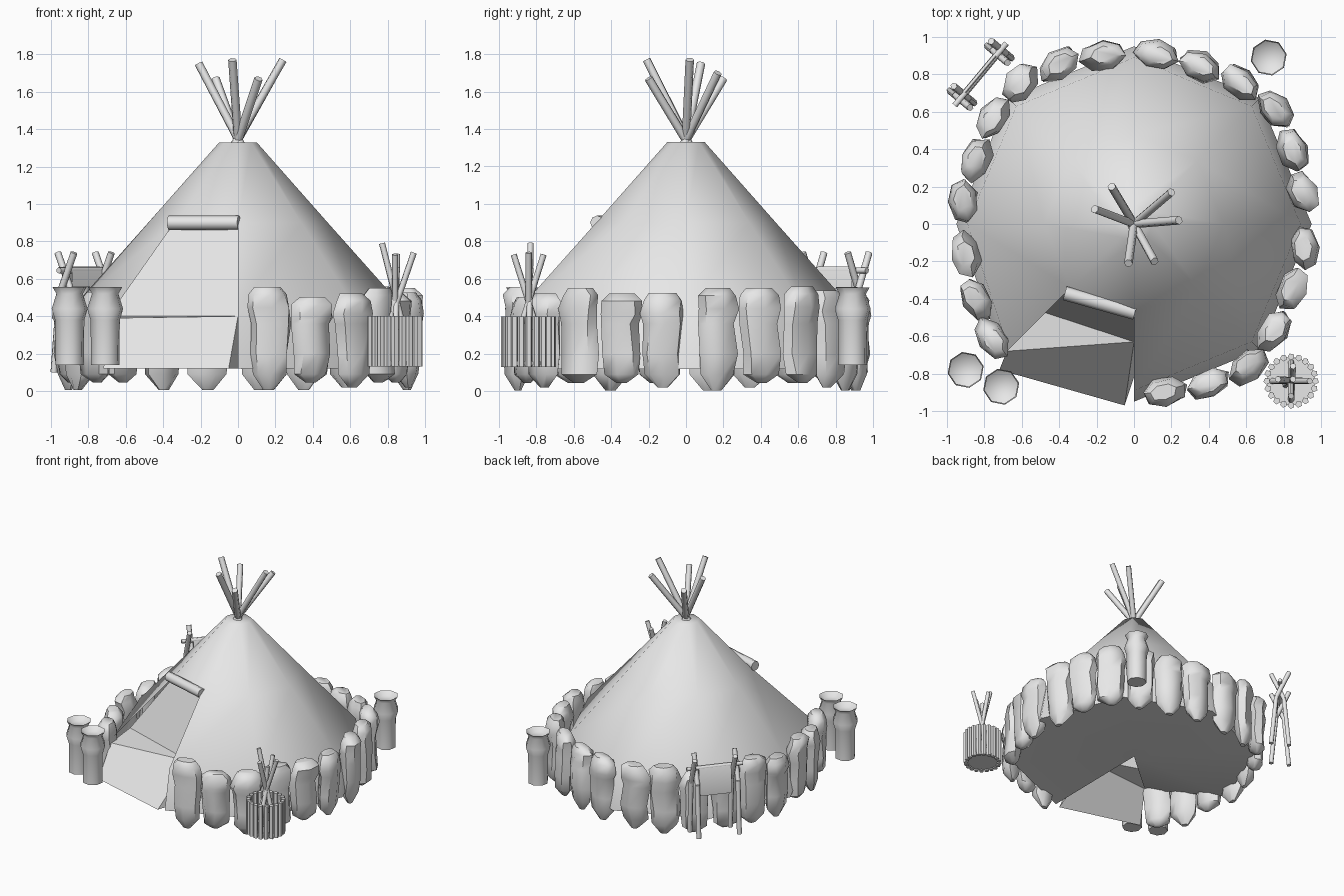
import bpy, bmesh, math, random
from mathutils import Vector

random.seed(4)
if "Cube" in bpy.data.objects:
    bpy.data.objects.remove(bpy.data.objects["Cube"])

grey = bpy.data.materials.new("plain_grey")
grey.use_nodes = True
grey.diffuse_color = (0.8, 0.8, 0.8, 1)
grey.node_tree.nodes["Principled BSDF"].inputs["Base Color"].default_value = (0.8, 0.8, 0.8, 1)


def finish(name, bm, angle=62):
    bmesh.ops.recalc_face_normals(bm, faces=bm.faces)
    mesh = bpy.data.meshes.new(name)
    bm.to_mesh(mesh)
    bm.free()
    mesh.materials.append(grey)
    obj = bpy.data.objects.new(name, mesh)
    bpy.context.collection.objects.link(obj)
    bpy.ops.object.select_all(action='DESELECT')
    obj.select_set(True)
    bpy.context.view_layer.objects.active = obj
    bpy.ops.object.shade_smooth_by_angle(angle=math.radians(angle))


def ring(bm, centre, rx, ry, turn, sides, jitter=0.0):
    verts = []
    for i in range(sides):
        a = math.tau * i / sides
        x = rx * math.cos(a) * (1 + random.uniform(-jitter, jitter))
        y = ry * math.sin(a) * (1 + random.uniform(-jitter, jitter))
        verts.append(bm.verts.new(centre + Vector((x * math.cos(turn) - y * math.sin(turn),
                                                   x * math.sin(turn) + y * math.cos(turn), 0))))
    return verts


def loft(bm, rings):
    for low, high in zip(rings, rings[1:]):
        n = len(low)
        for i in range(n):
            bm.faces.new((low[i], low[(i + 1) % n], high[(i + 1) % n], high[i]))
    bm.faces.new(rings[0][::-1])
    bm.faces.new(rings[-1])


def stick(bm, start, end, radius, sides=6):
    start, end = Vector(start), Vector(end)
    axis = (end - start).normalized()
    side = axis.orthogonal().normalized()
    other = axis.cross(side)
    rings = []
    for p in (start, end):
        rings.append([bm.verts.new(p + radius * (side * math.cos(math.tau * i / sides)
                                                 + other * math.sin(math.tau * i / sides)))
                      for i in range(sides)])
    loft(bm, rings)


# Tent cover: eight-sided cone and ground sheet, door panel open, one corner pulled up
bm = bmesh.new()
rows = [ring(bm, Vector((0, 0, z)), r, r, 0, 8)
        for r, z in ((0.95, 0.12), (0.89, 0.44), (0.48, 0.9), (0.1, 1.33))]
rows[1][5].co = (-0.67, -0.67, 0.43)
rows[0][5].co = (-0.7, -0.7, 0.4)
hub = bm.verts.new((0, 0, 0.13))
for i in range(8):
    j = (i + 1) % 8
    for level, (low, high) in enumerate(zip(rows, rows[1:])):
        if i != 5 or level == 2:
            bm.faces.new((low[i], low[j], high[j], high[i]))
    if i != 5:
        bm.faces.new((rows[0][j], rows[0][i], hub))
bm.faces.new(rows[-1])
finish("tent_cover", bm, 60)

# Door sheet: steep back panel, flat fold and sloping front
bm = bmesh.new()
top_a, top_b, back_a, back_b, fold, low_a, low_b, hem = [bm.verts.new(p) for p in (
    (-0.34, -0.33, 0.9), (0, -0.47, 0.9), (-0.7, -0.4, 0.4), (0, -0.63, 0.4),
    (-0.68, -0.68, 0.39), (-0.72, -0.78, 0.12), (-0.05, -0.97, 0.12), (0, -0.82, 0.12))]
bm.faces.new((top_a, back_a, back_b, top_b))
bm.faces.new((back_a, fold, back_b))
bm.faces.new((fold, low_a, low_b, back_b))
bm.faces.new((back_b, low_b, hem))
finish("door_sheet", bm, 30)

# Rolled flap above the door
bm = bmesh.new()
stick(bm, (-0.37, -0.37, 0.9), (0.005, -0.475, 0.9), 0.038, 8)
finish("rolled_flap", bm)

# Poles crossing at the smoke hole
bm = bmesh.new()
for x, y, z in ((-0.12, 0.2, 1.67), (-0.21, 0.08, 1.75), (0.2, 0.17, 1.7),
                (0.24, 0.02, 1.77), (-0.03, -0.21, 1.77), (0.11, -0.2, 1.67)):
    stick(bm, (-0.12 * x, -0.12 * y, 1.3), (x, y, z), 0.023)
finish("tent_poles", bm)

# Ring of standing stones, open in front of the door
spots = ((10.5, 0.915), (25, 0.94), (39, 0.975), (53, 0.945), (67.5, 0.915), (82, 0.92))
for quadrant in range(4):
    for k, (deg, reach) in enumerate(spots):
        if quadrant == 2 and k > 2:
            continue
        a = math.radians(deg + 90 * quadrant)
        out = Vector((math.cos(a), math.sin(a), 0))
        turn = a + random.uniform(-0.1, 0.3)
        base = random.choice((0.0, 0.015, 0.04))
        tall = random.uniform(-0.04, 0.02)
        bm = bmesh.new()
        rings = []
        for z, s in ((base + 0.005, 0.25), (0.09, 0.85), (0.2, 0.92),
                     (0.36, 0.94), (0.43 + tall, 1.02), (0.5 + tall, 0.95), (0.54 + tall, 0.6)):
            shift = Vector((random.uniform(-0.01, 0.01), random.uniform(-0.01, 0.01), z))
            rings.append(ring(bm, out * reach + shift, 0.076 * s, 0.118 * s, turn, 7, 0.1))
        loft(bm, rings)
        finish("standing_stone", bm, 50)

# Eight-sided jars with a hollow lip
for x, y in ((-0.9, -0.78), (-0.71, -0.87), (0.72, 0.89)):
    bm = bmesh.new()
    loft(bm, [ring(bm, Vector((x, y, z)), r, r, 0.2, 8)
              for r, z in ((0.077, 0.14), (0.08, 0.38), (0.098, 0.44), (0.072, 0.52),
                           (0.093, 0.555), (0.055, 0.525))])
    finish("jar", bm, 50)

# Basket of upright staves with a floor
cx = 0.84
bm = bmesh.new()
for i in range(20):
    a = math.tau * i / 20
    x, y = cx + 0.13 * math.cos(a), -cx + 0.13 * math.sin(a)
    stick(bm, (x, y, 0.13), (x, y, 0.4), 0.019, 5)
loft(bm, [ring(bm, Vector((cx, -cx, z)), 0.13, 0.13, 0, 20) for z in (0.14, 0.16)])
finish("stave_basket", bm)

# Firewood leaning in the basket
bm = bmesh.new()
for foot_x, foot_y, tip_x, tip_y, tip_z in ((0.09, 0, -0.07, 0.01, 0.79), (-0.1, 0, 0.1, 0, 0.74),
                                            (0, 0.1, 0, -0.08, 0.73), (0, -0.1, 0.01, 0.08, 0.73),
                                            (-0.03, -0.02, 0.01, 0.01, 0.66)):
    stick(bm, (cx + foot_x, -cx + foot_y, 0.16), (cx + tip_x, -cx + tip_y, tip_z), 0.017)
finish("firewood", bm)

# Drying rack: crossed legs at both ends and a bar
end_a, end_b = Vector((-0.92, 0.68, 0)), Vector((-0.72, 0.92, 0))
along = (end_b - end_a).normalized()
across = Vector((-along.y, along.x, 0))
up = Vector((0, 0, 1))
bm = bmesh.new()
for end in (end_a, end_b):
    for s in (-1, 1):
        foot = end + along * 0.016 * s
        stick(bm, foot - across * 0.07 * s + up * 0.1, foot - across * 0.03 * s + up * 0.52, 0.019)
        stick(bm, foot - across * 0.03 * s + up * 0.52, foot + across * 0.07 * s + up * 0.74, 0.019)
stick(bm, end_a - along * 0.06 + up * 0.645, end_b + along * 0.06 + up * 0.645, 0.017)
finish("drying_rack", bm)

# Hide hanging over the bar, close on both sides
bm = bmesh.new()
strips = []
for off, z in ((-0.018, 0.42), (-0.018, 0.64), (0, 0.665), (0.018, 0.64), (0.018, 0.42)):
    strips.append([bm.verts.new(p + across * off + up * z)
                   for p in (end_a + along * 0.03, end_b - along * 0.03)])
for low, high in zip(strips, strips[1:]):
    bm.faces.new((low[0], low[1], high[1], high[0]))
finish("hanging_hide", bm, 60)
